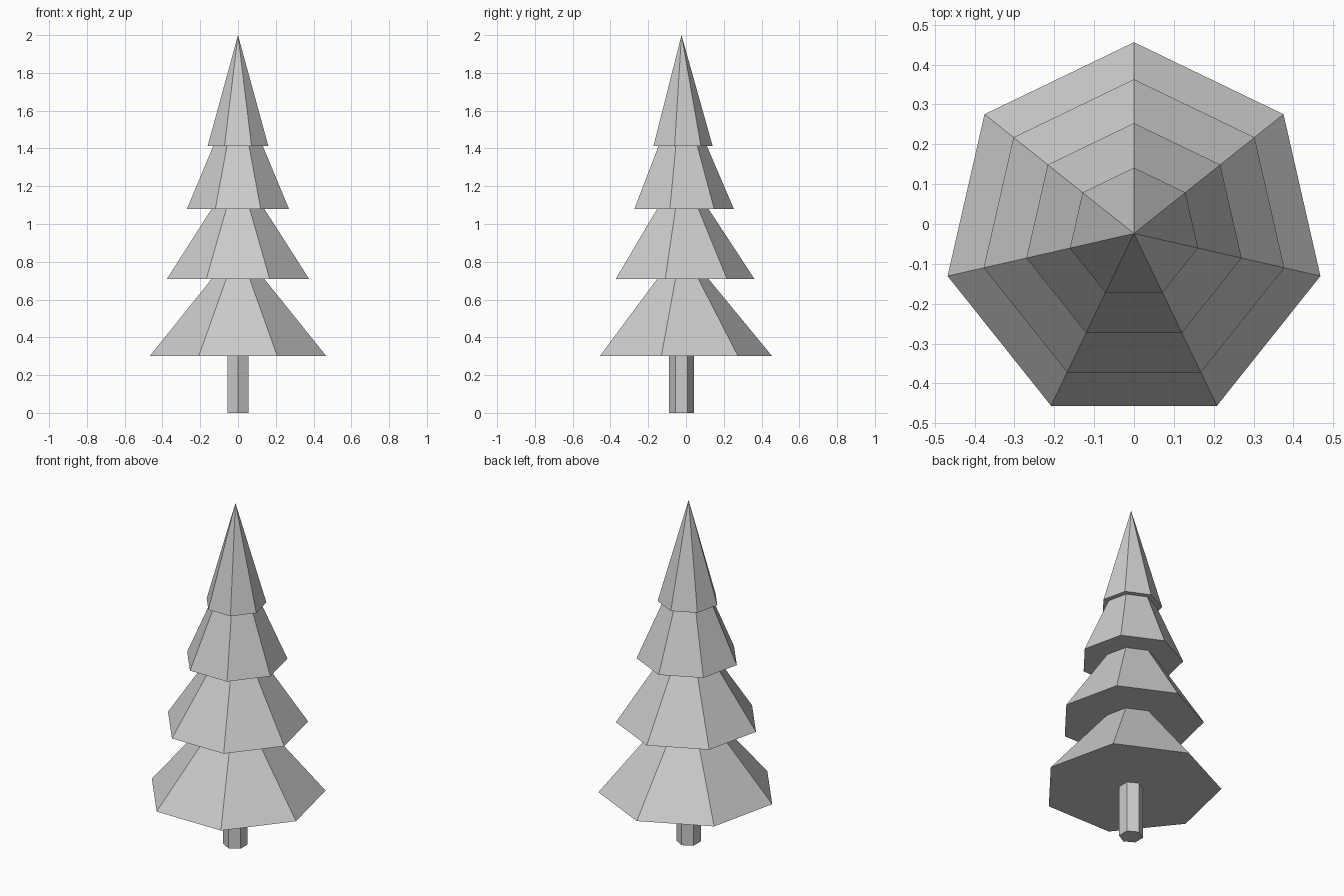
import bpy, bmesh, math

if "Cube" in bpy.data.objects:
    bpy.data.objects.remove(bpy.data.objects["Cube"])

CENTRE_Y = -0.0238


def stacked_rings(name, profile, sides):
    """Closed flat-faced solid from (radius, z) rings; radius 0 makes a tip."""
    bm = bmesh.new()
    rings = []
    for r, z in profile:
        count = sides if r > 0 else 1
        rings.append([bm.verts.new((
            r * math.cos(math.pi / 2 + math.tau * i / sides),
            r * math.sin(math.pi / 2 + math.tau * i / sides),
            z)) for i in range(count)])
    for low, high in zip(rings, rings[1:]):
        for i in range(sides):
            j = (i + 1) % sides
            if len(high) == 1:
                bm.faces.new((low[i], low[j], high[0]))
            else:
                bm.faces.new((low[i], low[j], high[j], high[i]))
    bm.faces.new(rings[0][::-1])
    if len(rings[-1]) > 1:
        bm.faces.new(rings[-1])
    bmesh.ops.recalc_face_normals(bm, faces=bm.faces)
    mesh = bpy.data.meshes.new(name)
    bm.to_mesh(mesh)
    bm.free()
    obj = bpy.data.objects.new(name, mesh)
    obj.location.y = CENTRE_Y
    bpy.context.collection.objects.link(obj)
    return obj


# Hexagonal trunk
stacked_rings("trunk", [(0.065, 0), (0.065, 0.30)], 6)

# Seven-sided foliage: four tiers, each (bottom radius, bottom z, top radius)
tiers = [(0.48, 0.30, 0.144), (0.387, 0.708, 0.143),
         (0.277, 1.08, 0.135), (0.165, 1.412, 0)]
tops = [z for _, z, _ in tiers[1:]] + [2.0]
profile = []
for (r_low, z_low, r_top), z_top in zip(tiers, tops):
    profile += [(r_low, z_low), (r_top, z_top)]
stacked_rings("foliage", profile, 7)
